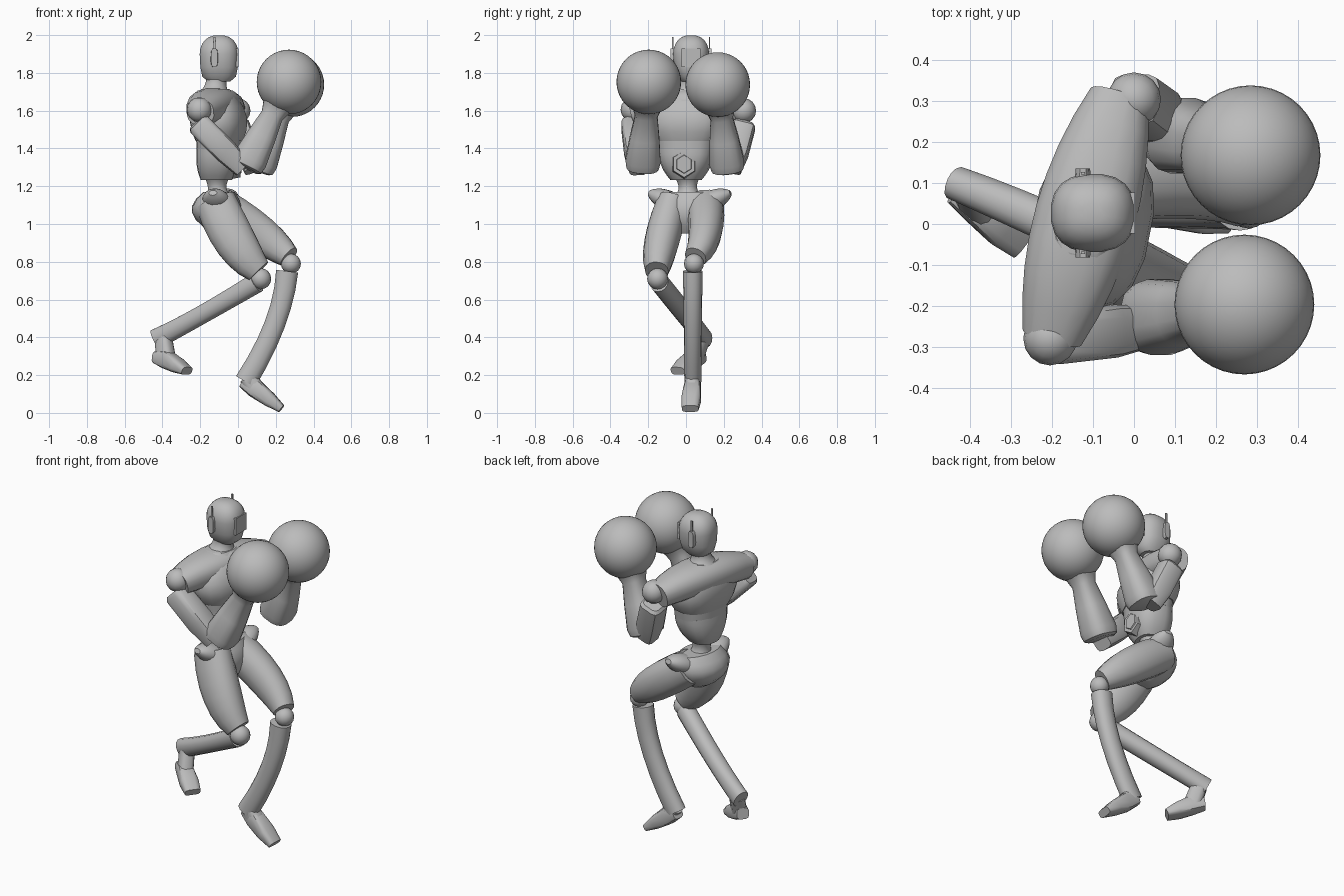
import bpy, bmesh, math
from mathutils import Vector

if "Cube" in bpy.data.objects:
    bpy.data.objects.remove(bpy.data.objects["Cube"])

grey = bpy.data.materials.new("plain_grey")
grey.use_nodes = True
grey.diffuse_color = (0.5, 0.5, 0.5, 1)
grey.node_tree.nodes["Principled BSDF"].inputs["Base Color"].default_value = grey.diffuse_color

FORWARD, LATERAL, UP = Vector((1, 0, 0)), Vector((0, 1, 0)), Vector((0, 0, 1))
YAW = Vector((0.2, 1, 0)).normalized()      # shoulders are turned a little
AHEAD = YAW.cross(UP)


def finish(bm, name):
    bmesh.ops.recalc_face_normals(bm, faces=bm.faces)
    mesh = bpy.data.meshes.new(name)
    bm.to_mesh(mesh)
    bm.free()
    mesh.materials.append(grey)
    ob = bpy.data.objects.new(name, mesh)
    bpy.context.collection.objects.link(ob)
    bpy.ops.object.select_all(action="DESELECT")
    ob.select_set(True)
    bpy.context.view_layer.objects.active = ob
    bpy.ops.object.shade_smooth_by_angle(angle=math.radians(40))


def signed_power(value, exponent):
    return math.copysign(abs(value) ** exponent, value)


def loft(name, rings, side=LATERAL, power=2, sides=16, level=False):
    """Skin rings of (centre, depth, width) along their path; power squares them off."""
    bm = bmesh.new()
    loops = []
    for i, (centre, depth, width) in enumerate(rings):
        ahead = rings[min(i + 1, len(rings) - 1)][0]
        behind = rings[max(i - 1, 0)][0]
        along = UP if level else (ahead - behind).normalized()
        across = (side - along * side.dot(along)).normalized()
        over = across.cross(along)
        loop = []
        for k in range(sides):
            angle = math.tau * (k + 0.5) / sides
            c = signed_power(math.cos(angle), 2 / power)
            s = signed_power(math.sin(angle), 2 / power)
            loop.append(bm.verts.new(centre + over * depth * c + across * width * s))
        loops.append(loop)
    for low, high in zip(loops, loops[1:]):
        for k in range(sides):
            j = (k + 1) % sides
            bm.faces.new((low[k], low[j], high[j], high[k]))
    bm.faces.new(loops[0])
    bm.faces.new(loops[-1])
    finish(bm, name)


def ring(x, y, z, depth, width):
    return Vector((x, y, z)), depth, width


def curve(start, middle, end, steps=6):
    """Sample a smooth parabola of rings through three rings."""
    rings = []
    for i in range(steps + 1):
        t = i / steps
        weights = ((1 - t) * (1 - 2 * t), 4 * t * (1 - t), t * (2 * t - 1))
        rings.append(tuple(sum((w * v for w, v in zip(weights[1:], values[1:])), values[0] * weights[0])
                           for values in zip(start, middle, end)))
    return rings


def ball(name, centre, radius, segments=16):
    bm = bmesh.new()
    bmesh.ops.create_uvsphere(bm, u_segments=segments, v_segments=segments // 2, radius=radius)
    bmesh.ops.translate(bm, vec=centre, verts=bm.verts)
    finish(bm, name)


def box(name, centre, size):
    bm = bmesh.new()
    bmesh.ops.create_cube(bm, size=1)
    bmesh.ops.scale(bm, vec=size, verts=bm.verts)
    bmesh.ops.translate(bm, vec=centre, verts=bm.verts)
    finish(bm, name)


# Head with a domed crown, visor, neck and ear pods
head = Vector((-.1, .027, 1.9))
jaw = [(head - UP * .145, .06, .05), (head - UP * .12, .09, .07), (head - UP * .07, .1, .09)]
crown = []
for i in range(6):
    angle = math.radians(i * 16)
    rise, spread = math.sin(angle) / 10, math.cos(angle) ** .8
    crown.append((head + UP * rise, .104 * spread, .096 * spread))
loft("head", jaw + crown, power=2.4, sides=20, level=True)
box("visor", head + Vector((.086, 0, -.02)), (.034, .1, .1))
loft("neck", curve(ring(-.13, .015, 1.68, .1, .12), ring(-.12, .02, 1.73, .06, .06),
                   ring(-.11, .025, 1.79, .06, .06)), level=True)
for name, out in (("right", -LATERAL), ("left", LATERAL)):
    ear = head + out * .097 - FORWARD * .025 - UP * .02
    loft(name + "_ear_pod", [(ear - out * .012, .05, .02), (ear + out * .012, .05, .018)],
         side=FORWARD, power=3, sides=12)
    box(name + "_antenna", ear + UP * .075, (.01, .006, .07))

# Torso
loft("chest", curve(ring(-.1, 0, 1.44, .12, .165), ring(-.105, 0, 1.58, .142, .205),
                    ring(-.12, .01, 1.715, .07, .09)), side=YAW, power=2.5, level=True)
loft("shoulder_yoke", curve(ring(-.2, -.275, 1.59, .07, .075), ring(-.12, .015, 1.63, .092, .125),
                            ring(-.035, .31, 1.59, .07, .075), steps=8), side=AHEAD, power=2.4)
loft("chest_band", [ring(-.1, 0, 1.39, .114, .15), ring(-.1, 0, 1.44, .117, .158)],
     side=YAW, power=2.5, level=True)
loft("abdomen", curve(ring(-.115, 0, 1.232, .08, .08), ring(-.105, 0, 1.31, .11, .13),
                      ring(-.1, 0, 1.4, .114, .15)), side=YAW, power=2.6, level=True)
belly = Vector((.012, -.01, 1.317))
loft("belly_hexagon", [(belly - FORWARD * .04, .072, .078), (belly, .065, .07)], side=UP, sides=6)
loft("belly_plate", [(belly, .046, .05), (belly + FORWARD * .006, .043, .047)], side=UP, sides=6)
loft("waist_joint", curve(ring(-.1, .01, 1.14, .075, .08), ring(-.11, .01, 1.19, .05, .05),
                          ring(-.11, .005, 1.25, .07, .07)), level=True)

# Pelvis with a flared corner above each hip
pelvis_top = Vector((-.09, .02, 1.165))
loft("pelvis", curve(ring(-.08, 0, .95, .05, .05), ring(-.112, .01, 1.06, .13, .165),
                     ring(-.1, .015, 1.17, .08, .14)), side=YAW, level=True)
for name, out in (("right", -YAW), ("left", YAW)):
    loft(name + "_hip_corner", curve((pelvis_top + out * .1 - UP * .05, .055, .08),
                                     (pelvis_top + out * .17 - UP * .02, .046, .062),
                                     (pelvis_top + out * .22, .014, .022)), side=AHEAD)

# Legs
legs = {
    "right_thigh": (ring(-.12, -.07, 1.12, .11, .085), ring(-.01, -.13, .9, .112, .092),
                    ring(.11, -.155, .75, .07, .062)),
    "left_thigh": (ring(-.1, .1, 1.1, .1, .1), ring(.12, .1, .945, .1, .087),
                   ring(.27, .05, .825, .06, .06)),
    "right_shin": (ring(.1, -.14, .69, .055, .05), ring(-.2, 0, .515, .05, .05),
                   ring(-.435, .1, .39, .055, .042)),
    "left_shin": (ring(.26, .036, .75, .06, .052), ring(.195, .036, .47, .056, .048),
                  ring(.04, .036, .165, .06, .045)),
}
for name, rings in legs.items():
    loft(name, curve(*rings), power=2.2, sides=14)
ball("right_knee", (.12, -.15, .71), .056)
ball("left_knee", (.28, .042, .79), .053)


# Feet: a stubby ankle joined to a wedge from heel to toe
def foot(side_name, ankle, heel, middle, toe):
    ankle, heel, middle, toe = map(Vector, (ankle, heel, middle, toe))
    across = UP.cross(toe - heel).normalized()
    loft(side_name + "_ankle", [(ankle, .045, .04), (middle, .05, .042)], across, 3, 12)
    loft(side_name + "_foot", [(heel, .032, .035), (middle, .05, .045),
                               (middle.lerp(toe, .55), .039, .052), (toe, .022, .045)], across, 3.5, 12)


foot("right", (-.395, .08, .39), (-.435, .08, .295), (-.38, .04, .285), (-.27, -.045, .222))
foot("left", (.05, .036, .19), (.025, .045, .165), (.09, .034, .13), (.23, .022, .022))


# Arms: shoulder ball, boxy upper arm, flared forearm and round glove
def arm(side_name, out, shoulder, elbow, glove):
    shoulder, elbow, glove = map(Vector, (shoulder, elbow, glove))
    ball(side_name + "_shoulder_ball", shoulder, .066)
    top = shoulder - UP * .08
    bottom = elbow + out * .02 - FORWARD * .02 - UP * .01
    loft(side_name + "_upper_arm", [(top.lerp(bottom, t), r, r) for t, r in
                                    ((-.06, .05), (0, .064), (.6, .066), (1, .052))], power=4, sides=12)
    taper = ((-.02, .07), (0, .087), (.08, .094), (.35, .078), (.6, .06), (.68, .073), (.82, .1))
    loft(side_name + "_forearm", [(elbow.lerp(glove, t), r, r) for t, r in taper], power=2.8)
    ball(side_name + "_glove", glove, .171, 40)


arm("right", -LATERAL, (-.205, -.28, 1.605), (.045, -.23, 1.305), (.27, -.197, 1.752))
arm("left", LATERAL, (0, .305, 1.6), (.105, .22, 1.295), (.285, .168, 1.738))
